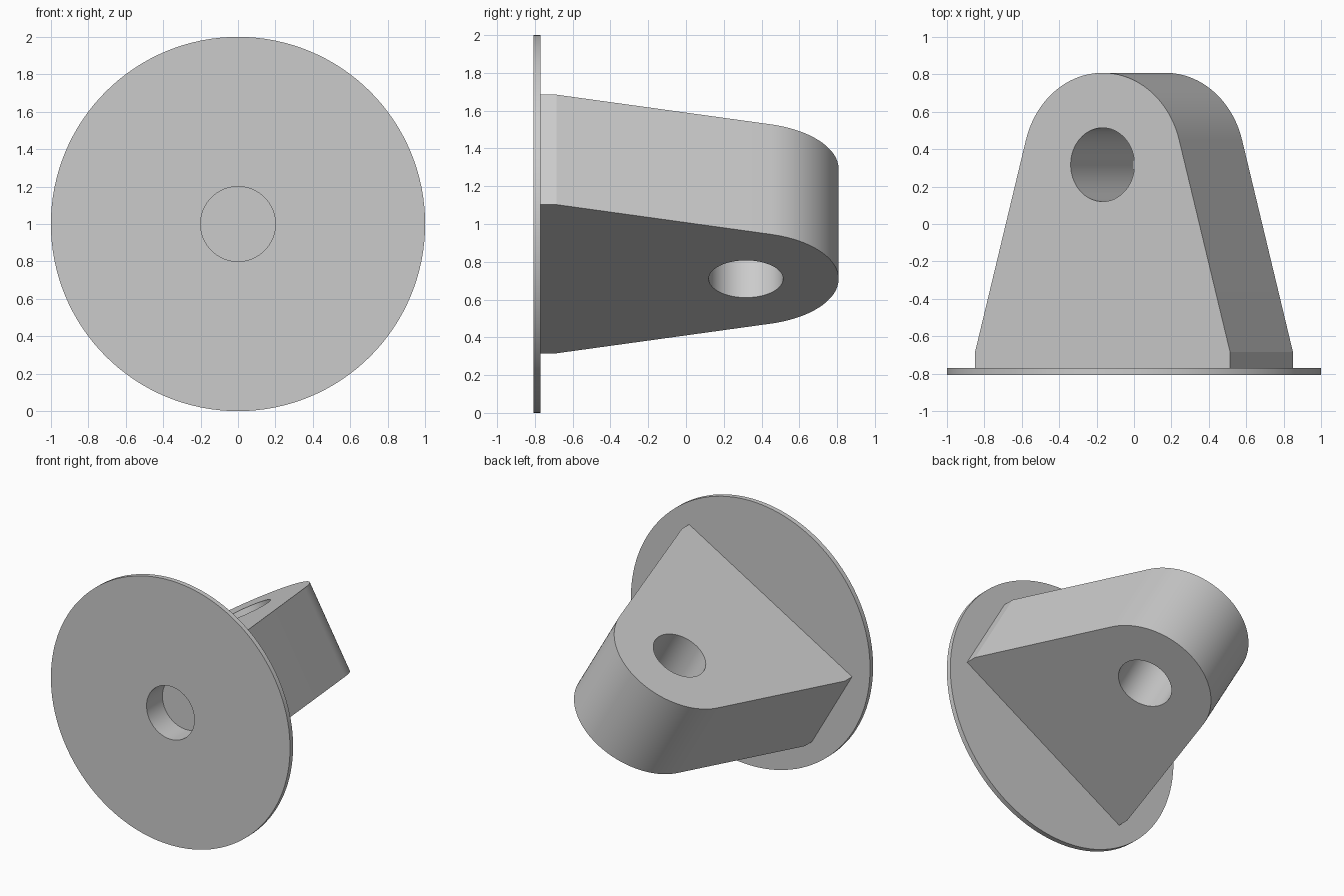
import bpy, bmesh
from math import pi, sin, cos, atan2, acos, hypot, radians
from mathutils import Matrix, Vector

if "Cube" in bpy.data.objects:
    bpy.data.objects.remove(bpy.data.objects["Cube"])

FRONT, SEAT = -0.807, -0.77      # plate front and the face the lug sits on
MID = Vector((0, 0, 1))          # height of the plate axis
TILT = Matrix.Rotation(radians(-30), 4, 'Y')   # lug is turned about the plate axis

grey = bpy.data.materials.new("plain_grey")
grey.use_nodes = True
grey.diffuse_color = (0.6, 0.6, 0.6, 1)
grey.node_tree.nodes["Principled BSDF"].inputs["Base Color"].default_value = (0.6, 0.6, 0.6, 1)


def make_object(name, bm):
    bmesh.ops.recalc_face_normals(bm, faces=bm.faces)
    mesh = bpy.data.meshes.new(name)
    bm.to_mesh(mesh)
    bm.free()
    mesh.materials.append(grey)
    obj = bpy.data.objects.new(name, mesh)
    bpy.context.collection.objects.link(obj)
    return obj


def prism(name, outline, depth, matrix):
    """Extrude an xy outline along z, then place it."""
    bm = bmesh.new()
    face = bm.faces.new([bm.verts.new((x, y, 0)) for x, y in outline])
    new = bmesh.ops.extrude_face_region(bm, geom=[face])["geom"]
    bmesh.ops.translate(bm, vec=(0, 0, depth),
                        verts=[v for v in new if isinstance(v, bmesh.types.BMVert)])
    bm.transform(matrix)
    return make_object(name, bm)


def circle(radius, steps, cy=0):
    return [(radius * cos(2 * pi * i / steps), cy + radius * sin(2 * pi * i / steps))
            for i in range(steps)]


def cut(obj, cutter):
    mod = obj.modifiers.new("cut", 'BOOLEAN')
    mod.operation, mod.solver, mod.object = 'DIFFERENCE', 'EXACT', cutter
    bpy.context.view_layer.objects.active = obj
    bpy.ops.object.modifier_apply(modifier=mod.name)


def along_y(y):
    """Place a prism so that it runs backwards from y."""
    return Matrix.Translation(MID + Vector((0, y, 0))) @ Matrix.Rotation(-pi / 2, 4, 'X')


# Round base plate
plate = prism("base_plate", circle(1, 128), SEAT - FRONT, along_y(FRONT))

# Lug outline: short straight foot, tapered sides tangent to a round end
half, foot, eye_y, end_r = 0.787, -0.685, 0.317, 0.491
dx, dy = half, foot - eye_y
start = atan2(dy, dx) + acos(end_r / hypot(dx, dy))
steps = 48
arc = [start + (pi - 2 * start) * i / steps for i in range(steps + 1)]
outline = [(half, SEAT), (half, foot)]
outline += [(end_r * cos(a), eye_y + end_r * sin(a)) for a in arc]
outline += [(-half, foot), (-half, SEAT)]

thick = 0.672
lug_place = Matrix.Translation(MID) @ TILT
lug = prism("lug", outline, thick, lug_place @ Matrix.Translation((0, 0, -thick / 2)))

# Pin hole through the lug, blind bore from the plate into the lug
pin = prism("pin_cutter", circle(0.197, 64, eye_y), 2, lug_place @ Matrix.Translation((0, 0, -1)))
bore = prism("bore_cutter", circle(0.2, 64), 0.39, along_y(FRONT - 0.2))
cut(lug, pin)
cut(lug, bore)
cut(plate, bore)
for helper in (pin, bore):
    bpy.data.objects.remove(helper)

# Smooth curved walls, sharp rims
bpy.ops.object.select_all(action='DESELECT')
for obj in (plate, lug):
    obj.select_set(True)
bpy.context.view_layer.objects.active = lug
bpy.ops.object.shade_smooth_by_angle(angle=radians(12))
